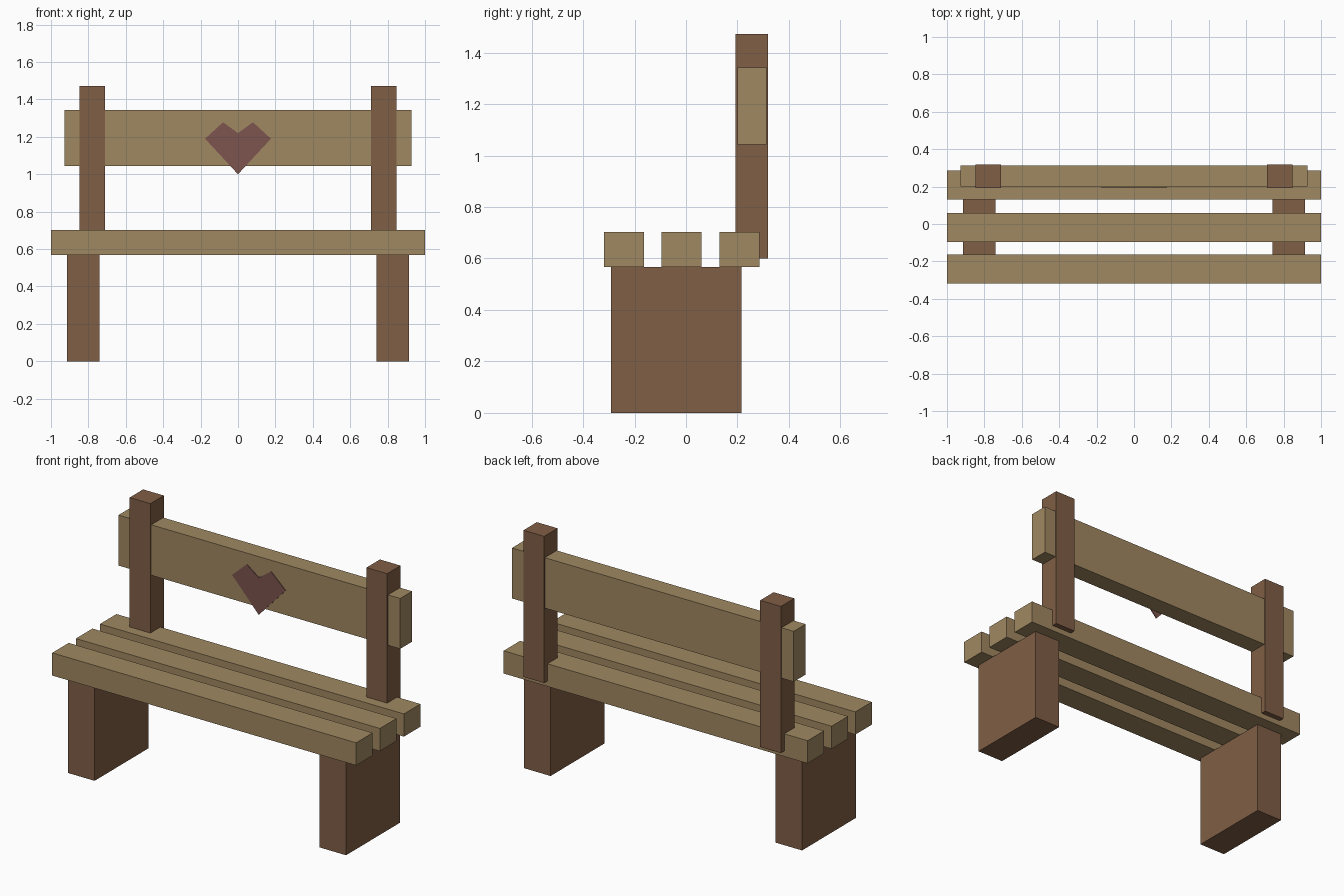
import bpy, bmesh

if "Cube" in bpy.data.objects:
    bpy.data.objects.remove(bpy.data.objects["Cube"])


def material(name, rgb):
    m = bpy.data.materials.new(name)
    m.diffuse_color = (*rgb, 1)
    m.use_nodes = True
    m.node_tree.nodes["Principled BSDF"].inputs["Base Color"].default_value = m.diffuse_color
    return m


tan = material("light_wood", (0.352, 0.246, 0.120))
brown = material("dark_wood", (0.216, 0.112, 0.061))
red = material("dusty_red", (0.205, 0.088, 0.076))


def add_object(name, bm, mat):
    bmesh.ops.recalc_face_normals(bm, faces=bm.faces)
    me = bpy.data.meshes.new(name)
    bm.to_mesh(me)
    bm.free()
    me.materials.append(mat)
    ob = bpy.data.objects.new(name, me)
    bpy.context.collection.objects.link(ob)
    return ob


def box(name, x, y, z, mat):
    """Box spanning the (low, high) ranges on each axis."""
    bm = bmesh.new()
    bmesh.ops.create_cube(bm, size=1)
    for v in bm.verts:
        v.co = [(a + b) / 2 + c * (b - a) for (a, b), c in zip((x, y, z), v.co)]
    return add_object(name, bm, mat)


# Seat slats
for i, y in enumerate((-0.318, -0.095, 0.131)):
    box(f"seat_slat_{i + 1}", (-1, 1), (y, y + 0.155), (0.567, 0.702), tan)

# Legs and back posts, on both sides
for side, s in (("left", -1), ("right", 1)):
    box(f"{side}_leg", sorted((s * 0.74, s * 0.915)), (-0.291, 0.216), (0, 0.567), brown)
    box(f"{side}_back_post", sorted((s * 0.711, s * 0.847)), (0.192, 0.318), (0.6, 1.472), brown)

# Backrest board
box("backrest_board", (-0.927, 0.927), (0.2, 0.312), (1.043, 1.343), tan)

# Heart plate on the front of the backrest
half = [(0.176, 1.19), (0.08, 1.278)]
outline = [(0, 1.0), *half, (0, 1.22)] + [(-x, z) for x, z in reversed(half)]
bm = bmesh.new()
face = bm.faces.new([bm.verts.new((x, 0.195, z)) for x, z in outline])
ext = bmesh.ops.extrude_face_region(bm, geom=[face], use_keep_orig=True)
for v in ext["geom"]:
    if isinstance(v, bmesh.types.BMVert):
        v.co.y += 0.004
add_object("heart_plate", bm, red)
